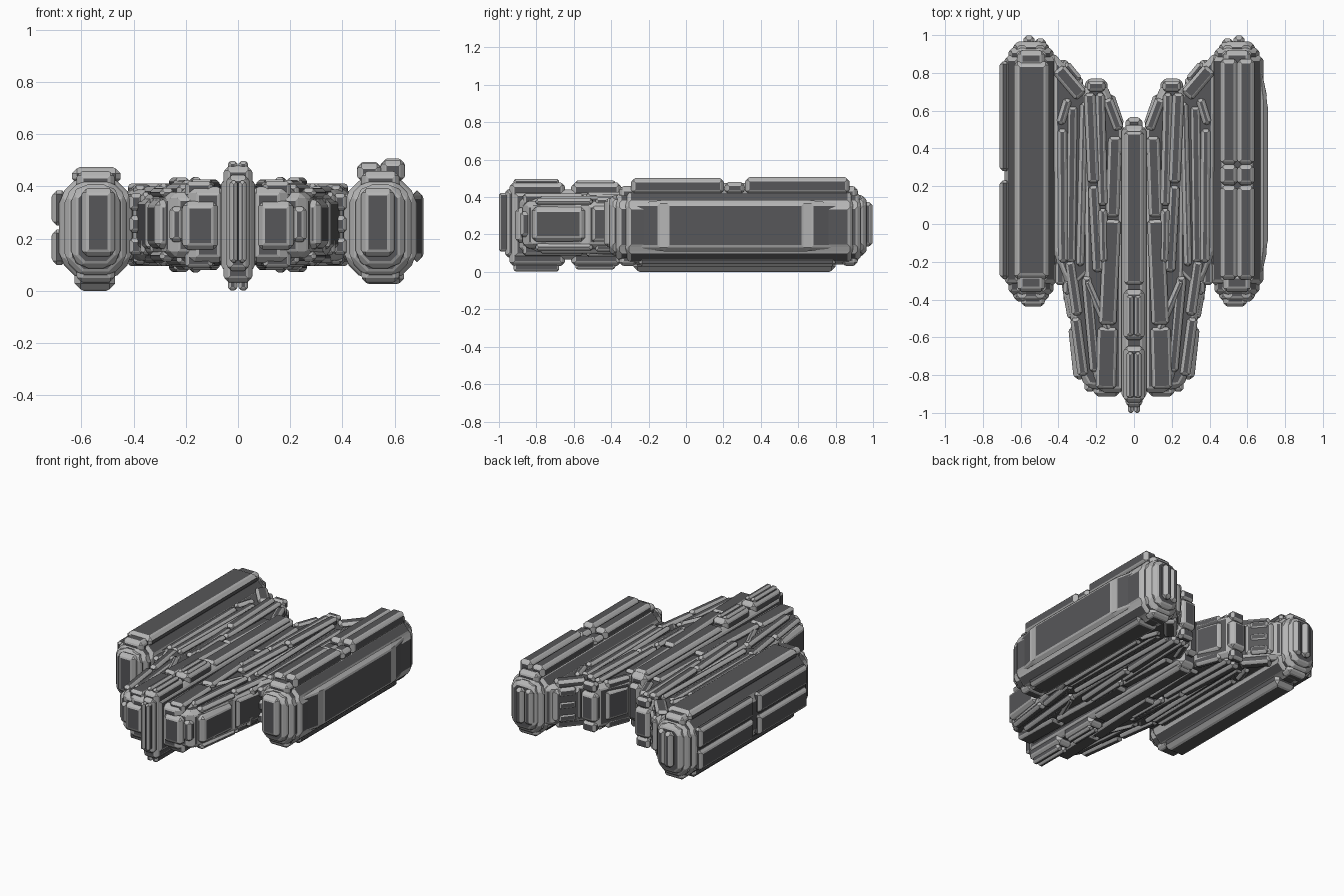
import bpy, bmesh
from mathutils import Vector


def material(name, rgb):
    m = bpy.data.materials.new(name)
    m.diffuse_color = (*rgb, 1)
    return m


DARK = material("dark hull panel", (0.095, 0.095, 0.1))
LIGHT = material("grey hull trim", (0.46, 0.46, 0.46))


def block(name, outline, h0, h1, bevel=0.016, inset=0.01, depth=0.006, axis='Z'):
    """Armoured prism: bevelled edges and panel rims are light, panels dark."""
    bm = bmesh.new()
    place = (lambda a, b, h: (a, b, h)) if axis == 'Z' else (lambda a, b, h: (a, h, b))
    low = [bm.verts.new(place(a, b, h0)) for a, b in outline]
    high = [bm.verts.new(place(a, b, h1)) for a, b in outline]
    n = len(low)
    bm.faces.new(low[::-1])
    bm.faces.new(high)
    for i in range(n):
        j = (i + 1) % n
        bm.faces.new((low[i], low[j], high[j], high[i]))
    bmesh.ops.recalc_face_normals(bm, faces=bm.faces[:])
    bmesh.ops.bevel(bm, geom=bm.edges[:], offset=bevel, segments=1, profile=0.5,
                    affect='EDGES', clamp_overlap=True, material=1)
    panels = [f for f in bm.faces if f.material_index == 0
              and min(e.calc_length() for e in f.edges) > 2.6 * inset]
    if inset and panels:
        rims = bmesh.ops.inset_individual(bm, faces=panels, thickness=inset, depth=depth,
                                          use_even_offset=True)["faces"]
        for f in rims:
            f.material_index = 1
    me = bpy.data.meshes.new(name)
    bm.to_mesh(me)
    bm.free()
    me.materials.append(DARK)
    me.materials.append(LIGHT)
    bpy.context.collection.objects.link(bpy.data.objects.new(name, me))


def pair(name, outline, *args, **kw):
    for s, side in ((1, "right"), (-1, "left")):
        block(f"{name}_{side}", [(s * x, y) for x, y in outline], *args, **kw)


def rect(x0, x1, y0, y1):
    return [(x0, y0), (x1, y0), (x1, y1), (x0, y1)]


def octagon(x0, x1, z0, z1, c):
    return [(x0 + c, z0), (x1 - c, z0), (x1, z0 + c), (x1, z1 - c),
            (x1 - c, z1), (x0 + c, z1), (x0, z1 - c), (x0, z0 + c)]


def strip(p, q, w):
    """Slanted strip outline from p to q."""
    p, q = Vector(p), Vector(q)
    d = (q - p).normalized() * w / 2
    s = Vector((d.y, -d.x))
    return [tuple(v) for v in (p - s, p + s, q + s, q - s)]


# Side nacelles: octagonal body, collars and stepped end caps
pair("nacelle_body", octagon(0.41, 0.68, 0.045, 0.435, 0.075), -0.32, 0.89, 0.014, 0.012, 0.006, axis='Y')
for end, a, b in (("front", -0.37, -0.25), ("rear", 0.82, 0.93)):
    pair(f"nacelle_{end}_collar", octagon(0.43, 0.66, 0.06, 0.42, 0.06), a, b, 0.014, 0.01, 0.005, axis='Y')
    pair(f"nacelle_{end}_clamp", rect(0.475, 0.615, a + 0.015, b - 0.015), 0.035, 0.455, 0.014, 0.01, 0.004)
for end, a, b in (("front", -0.405, -0.3), ("rear", 0.85, 0.96)):
    pair(f"nacelle_{end}_cap", octagon(0.455, 0.635, 0.09, 0.405, 0.04), a, b, 0.014, 0.01, 0.005, axis='Y')
pair("nacelle_front_panel", rect(0.475, 0.595, 0.135, 0.39), -0.434, -0.36, 0.014, 0.01, 0.004, axis='Y')
for i, x in enumerate((0.47, 0.53)):
    pair(f"nacelle_rear_vent_{i}", rect(x, x + 0.052, 0.9, 0.994 - 0.015 * (1 - i)), 0.14, 0.37, 0.01, 0.006, 0.004)

# Inner flank plates facing the hull
pair("nacelle_inner_plate", [(0.44, -0.29), (0.395, -0.2), (0.395, 0.8), (0.44, 0.86)], 0.12, 0.37)

# Right nacelle: one large sloped flank, paired rails above and below
block("right_flank_panel", [(0.665, -0.30), (0.706, -0.12), (0.706, 0.65), (0.665, 0.84)],
      0.11, 0.385, 0.022, 0.012, 0.004)
for i, x in enumerate((0.46, 0.55)):
    for j, (a, b, top) in enumerate(((-0.29, 0.2, 0.485), (0.21, 0.31, 0.465), (0.32, 0.87, 0.49))):
        block(f"right_top_rail_{i}_{j}", rect(x, x + 0.085, a, b), 0.42, top + 0.012 * i, 0.012, 0.007, 0.004)
block("right_belly_plate", rect(0.475, 0.635, -0.25, 0.8), 0.03, 0.08, 0.016, 0.012, 0.004)

# Left nacelle: long top and belly plates, flank split into four
block("left_top_plate", rect(-0.635, -0.45, -0.29, 0.86), 0.41, 0.468, 0.018, 0.012, 0.006)
block("left_belly_plate", rect(-0.625, -0.47, -0.28, 0.80), 0.006, 0.08, 0.022, 0.012, 0.006)
for i, (a, b) in enumerate(((-0.29, 0.23), (0.28, 0.86))):
    for j, (z0, z1) in enumerate(((0.10, 0.235), (0.25, 0.385))):
        block(f"left_flank_panel_{i}_{j}", rect(-0.708, -0.66, a, b), z0, z1, 0.014, 0.01, 0.005)

# Central spine with raised ridge blocks and nose
block("spine", rect(-0.06, 0.06, -0.93, 0.52), 0.07, 0.435, 0.018, 0.01, 0.005)
block("spine_rear_cap", rect(-0.04, 0.04, 0.45, 0.56), 0.14, 0.38, 0.012, 0.008)
block("spine_long_ridge", rect(-0.048, 0.048, -0.32, 0.49), 0.055, 0.45, 0.01, 0.007, 0.004)
for i, (a, b) in enumerate(((-0.94, -0.65), (-0.61, -0.35))):
    block(f"spine_ridge_{i}", rect(-0.052, 0.052, a, b), 0.035, 0.475, 0.014, 0.008, 0.004)
    for s in (-1, 1):
        block(f"spine_fin_{i}_{s}", rect(*sorted((s * 0.004, s * 0.037)), a + 0.02, b - 0.03),
              0.016 if i else 0.004, 0.487 + 0.008 * (1 - i), 0.006, 0.004, 0.002)
block("nose_plate", rect(-0.04, 0.04, -0.965, -0.9), 0.08, 0.44, 0.012, 0.008, 0.004)
for s in (-1, 1):
    block(f"nose_blade_{s}", rect(*sorted((s * 0.003, s * 0.03)), -0.998, -0.94), 0.11, 0.42, 0.006, 0.004, 0.002)

# Inner hulls, outer front pods and wings
pair("inner_hull", [(0.05, -0.89), (0.18, -0.89), (0.22, -0.8), (0.27, -0.25), (0.28, 0.68),
                    (0.25, 0.74), (0.15, 0.74), (0.05, 0.5)], 0.11, 0.395, 0.02, 0.01, 0.004)
pair("front_pod", [(0.16, -0.875), (0.25, -0.865), (0.285, -0.8), (0.325, -0.54), (0.36, -0.36),
                   (0.35, -0.1), (0.24, -0.2)], 0.13, 0.375, 0.02, 0.01, 0.004)
pair("wing", [(0.22, -0.25), (0.33, -0.36), (0.385, -0.27), (0.43, -0.15), (0.44, 0.91),
              (0.38, 0.86), (0.24, 0.70)], 0.12, 0.385, 0.02, 0.01, 0.004)
pair("pod_flank_panel", strip((0.285, -0.82), (0.315, -0.54), 0.06), 0.165, 0.345, 0.016, 0.01, 0.004)
pair("shoulder_panel", strip((0.325, -0.5), (0.365, -0.27), 0.045), 0.16, 0.35, 0.01, 0.008, 0.004)
pair("hull_front_panel", rect(0.08, 0.21, -0.91, -0.85), 0.16, 0.34, 0.014, 0.01, 0.004)
pair("pod_front_panel", rect(0.21, 0.26, -0.885, -0.8), 0.19, 0.32, 0.01, 0.006, 0.003)
pair("hull_rear_panel", rect(0.145, 0.255, 0.68, 0.765), 0.16, 0.35, 0.014, 0.01, 0.004)
pair("notch_panel", strip((0.075, 0.52), (0.13, 0.68), 0.045), 0.16, 0.35, 0.01, 0.007, 0.004)
pair("wing_rear_panel", strip((0.28, 0.73), (0.39, 0.86), 0.05), 0.15, 0.36, 0.012, 0.008, 0.004)

# Slanted deck strips, repeated on the deck and the belly: start, end, width, rise
STRIPS = [
    ((0.15, -0.87), (0.14, -0.55), 0.10, 0.02), ((0.14, -0.53), (0.115, 0.02), 0.085, 0.028),
    ((0.115, 0.04), (0.10, 0.46), 0.065, 0.018), ((0.205, -0.78), (0.25, -0.28), 0.05, 0.008),
    ((0.235, 0.69), (0.215, 0.22), 0.055, 0.035), ((0.18, 0.69), (0.165, 0.1), 0.045, 0.026),
    ((0.215, 0.2), (0.19, -0.25), 0.05, 0.025), ((0.165, 0.08), (0.16, -0.2), 0.04, 0.036),
    ((0.265, 0.64), (0.285, -0.22), 0.035, 0.012), ((0.27, -0.8), (0.31, -0.5), 0.05, -0.005),
    ((0.11, -0.62), (0.25, -0.3), 0.035, 0.014), ((0.3, -0.48), (0.34, -0.2), 0.05, 0.0),
    ((0.325, 0.62), (0.335, -0.2), 0.05, 0.0), ((0.38, 0.5), (0.375, -0.2), 0.045, 0.006),
    ((0.28, 0.68), (0.40, 0.82), 0.07, 0.012), ((0.35, 0.66), (0.39, 0.53), 0.04, 0.008),
    ((0.155, 0.73), (0.245, 0.73), 0.05, 0.02), ((0.08, 0.5), (0.14, 0.66), 0.05, 0.012),
]
for i, (p, q, w, rise) in enumerate(STRIPS):
    pair(f"deck_strip_{i}", strip(p, q, w), 0.36, 0.396 + rise, 0.008, 0.005, 0.003)
    pair(f"belly_strip_{i}", strip(p, q, w), 0.11 - rise, 0.15, 0.008, 0.005, 0.003)

# Small stepped blocks on the shoulders and rear wing edge
for i, z in enumerate((0.14, 0.225, 0.31)):
    pair(f"shoulder_block_{i}", rect(0.31, 0.37, -0.41 + 0.02 * i, -0.3), z, z + 0.065, 0.008, 0.005, 0.003)
    pair(f"wing_root_block_{i}", rect(0.365, 0.415, -0.32, -0.2), z, z + 0.06, 0.008, 0.005, 0.003)
    pair(f"rear_wing_block_{i}", strip((0.3, 0.755), (0.37, 0.84), 0.06), z + 0.01, z + 0.06, 0.008, 0.005, 0.003)
